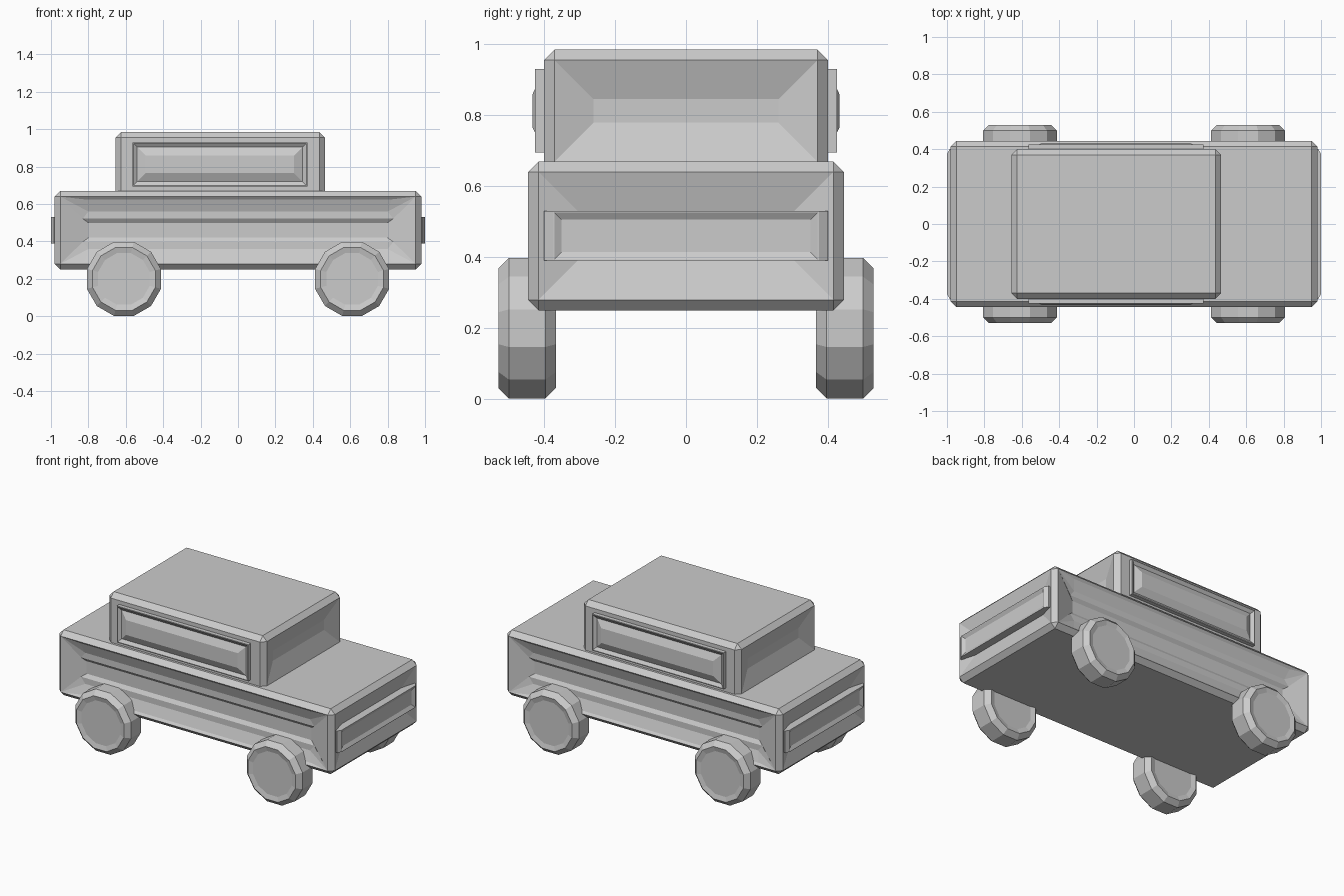
import bpy, bmesh, math
from mathutils import Vector, Matrix

if "Cube" in bpy.data.objects:
    bpy.data.objects.remove(bpy.data.objects["Cube"])

grey = bpy.data.materials.new("plain_grey")
grey.diffuse_color = (0.6, 0.6, 0.6, 1)
grey.use_nodes = True
grey.node_tree.nodes["Principled BSDF"].inputs["Base Color"].default_value = grey.diffuse_color


def finish(name, bm):
    me = bpy.data.meshes.new(name)
    bmesh.ops.recalc_face_normals(bm, faces=bm.faces)
    bm.to_mesh(me)
    bm.free()
    me.materials.append(grey)
    ob = bpy.data.objects.new(name, me)
    bpy.context.collection.objects.link(ob)
    return ob


def box(lo, hi, bevel):
    bm = bmesh.new()
    bmesh.ops.create_cube(bm, size=1)
    lo, hi = Vector(lo), Vector(hi)
    for v in bm.verts:
        v.co = Vector([lo[i] + (v.co[i] + 0.5) * (hi[i] - lo[i]) for i in range(3)])
    bmesh.ops.bevel(bm, geom=bm.edges[:], offset=bevel, segments=1, affect='EDGES', profile=0.5)
    bm.normal_update()
    return bm


def facing(bm, axis):
    """The two large faces looking along +axis and -axis."""
    bm.normal_update()
    return [max(bm.faces, key=lambda f: (round(s * f.normal[axis], 2), f.calc_area())) for s in (1, -1)]


def dent(bm, face, thickness, depth):
    bmesh.ops.inset_region(bm, faces=[face], thickness=thickness, depth=depth, use_even_offset=True)


# Cabin: chamfered block with shallow dished ends
bm = box((-0.655, -0.40, 0.64), (0.465, 0.40, 0.985), 0.03)
for f in facing(bm, 0):
    dent(bm, f, 0.11, -0.035)
finish("cabin", bm)

# Body: chamfered block, dished ends, ribbed sides
bm = box((-0.98, -0.445, 0.25), (0.98, 0.445, 0.67), 0.03)
for f in facing(bm, 0):
    dent(bm, f, 0.11, -0.03)
bmesh.ops.delete(bm, geom=facing(bm, 1), context='FACES')
# side panel rows: height above the middle, half length, depth
half = [(0.18, 0.95, 0), (0.165, 0.82, 0.012), (0.10, 0.80, 0.035),
        (0.062, 0.83, 0.035), (0.04, 0.80, 0.05)]
rows = half + [(-h, w, d) for h, w, d in reversed(half)]
for s in (1, -1):
    grid = [[bm.verts.new((e * w, s * (0.445 - d), 0.46 + h)) for e in (-1, 1)] for h, w, d in rows]
    for a, b in zip(grid, grid[1:]):
        bm.faces.new((a[0], a[1], b[1], b[0]))
    for e in (0, 1):
        # tapered end, fanned from the two outer corners
        col = [g[e] for g in grid]
        for a, b in zip(col[1:5], col[2:5]):
            bm.faces.new((col[0], a, b))
        for a, b in zip(col[5:8], col[6:9]):
            bm.faces.new((col[-1], a, b))
        bm.faces.new((col[0], col[4], col[5], col[-1]))
bmesh.ops.remove_doubles(bm, verts=bm.verts, dist=0.0005)
finish("body", bm)

# Windows: thin rim, sunken border and a slightly raised pane
for s, side in ((-1, "front"), (1, "back")):
    bm = bmesh.new()
    bmesh.ops.create_cube(bm, size=1)
    for v in bm.verts:
        v.co = Vector((-0.097 + v.co.x * 0.935, s * 0.4 + v.co.y * 0.05, 0.8125 + v.co.z * 0.235))
    face = facing(bm, 1)[0 if s > 0 else 1]
    dent(bm, face, 0.005, 0)
    dent(bm, face, 0.02, -0.014)
    dent(bm, face, 0.045, 0.021)
    finish(side + "_window", bm)

# Bumpers: rimmed bars with a sunken strip and chamfered tips
for s, side in ((-1, "left"), (1, "right")):
    pts = [(0.93, 0.4), (0.985, 0.4), (1.0, 0.375)]
    bm = bmesh.new()
    outline = pts + [(x, -y) for x, y in reversed(pts)]
    base = bm.faces.new([bm.verts.new((s * x, y, 0.39)) for x, y in outline])
    up = bmesh.ops.extrude_face_region(bm, geom=[base])["geom"]
    bmesh.ops.translate(bm, vec=(0, 0, 0.14), verts=[g for g in up if isinstance(g, bmesh.types.BMVert)])
    bmesh.ops.recalc_face_normals(bm, faces=bm.faces)
    face = facing(bm, 0)[0 if s > 0 else 1]
    dent(bm, face, 0.004, 0)
    dent(bm, face, 0.02, -0.012)
    finish(side + "_bumper", bm)

# Wheels: twelve-sided, chamfered, with shallow dished faces
for x, end in ((-0.61, "left"), (0.61, "right")):
    for s, side in ((-1, "front"), (1, "back")):
        bm = bmesh.new()
        spin = Matrix.Rotation(math.pi / 2, 4, 'X') @ Matrix.Rotation(math.pi / 12, 4, 'Z')
        bmesh.ops.create_cone(bm, cap_ends=True, segments=12, radius1=0.205, radius2=0.205, depth=0.163,
                              matrix=Matrix.Translation((x, s * 0.4475, 0.2)) @ spin)
        rims = [e for e in bm.edges if abs(e.verts[0].co.y - e.verts[1].co.y) < 0.01]
        bmesh.ops.bevel(bm, geom=rims, offset=0.03, segments=1, affect='EDGES', profile=0.5)
        for f in facing(bm, 1):
            dent(bm, f, 0.03, -0.008)
        finish(f"{end}_{side}_wheel", bm)
